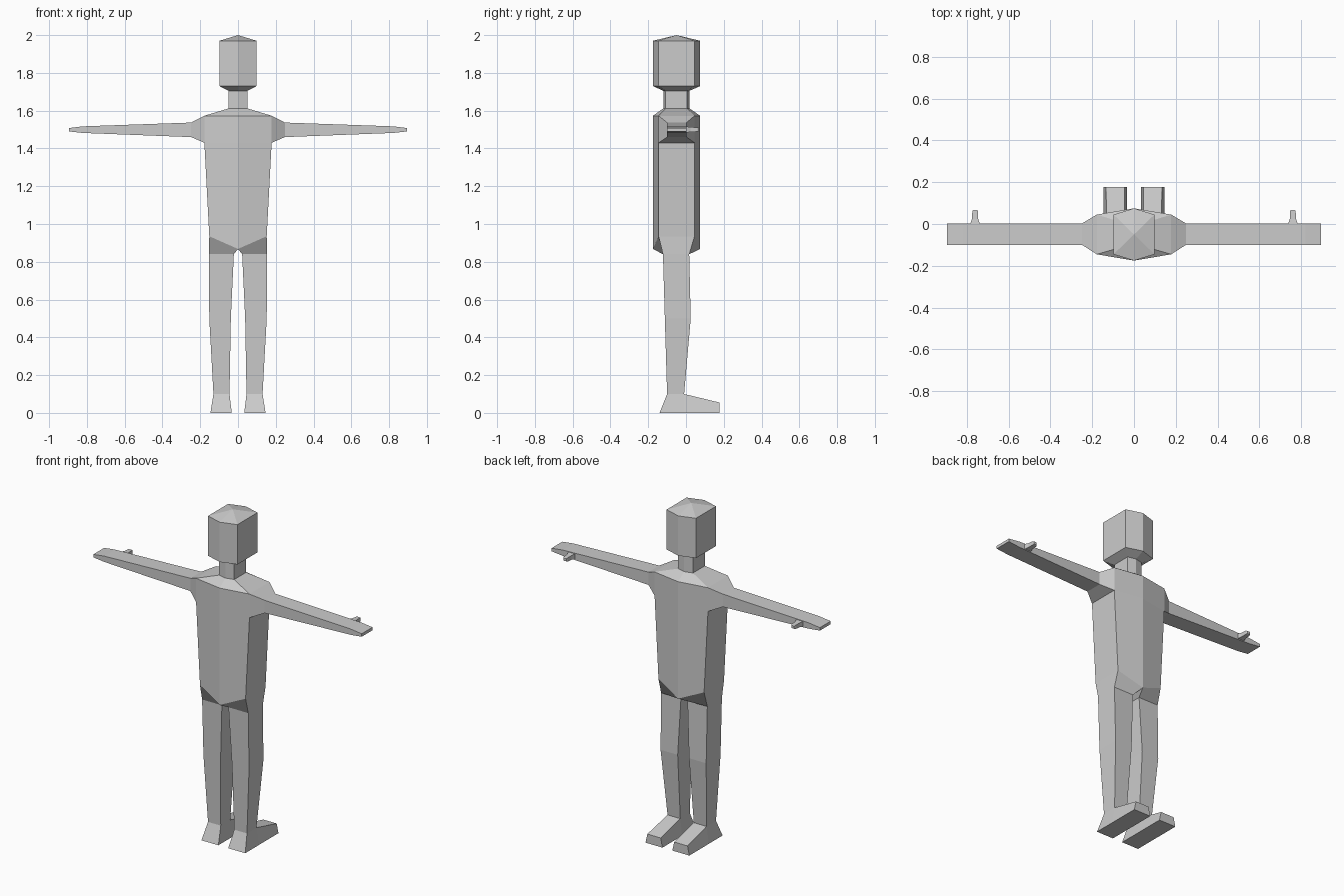
import bpy

if "Cube" in bpy.data.objects:
    bpy.data.objects.remove(bpy.data.objects["Cube"])

skin = bpy.data.materials.new("plain grey")
skin.diffuse_color = (0.6, 0.6, 0.6, 1)
skin.use_nodes = True
skin.node_tree.nodes["Principled BSDF"].inputs["Base Color"].default_value = skin.diffuse_color


def loft(name, rings, closed=True, cap_start=False, cap_end=False, skip=()):
    """Skin a list of equal rings (right half) and mirror across x."""
    n = len(rings[0])
    verts = [v for r in rings for v in r]
    faces = []
    for k in range(len(rings) - 1):
        for i in range(n if closed else n - 1):
            if (k, i) in skip:
                continue
            j = (i + 1) % n
            faces.append((k * n + i, k * n + j, (k + 1) * n + j, (k + 1) * n + i))
    if cap_start:
        faces.append(tuple(reversed(range(n))))
    if cap_end:
        faces.append(tuple(range(len(verts) - n, len(verts))))
    me = bpy.data.meshes.new(name)
    me.from_pydata(verts, [], faces)
    me.materials.append(skin)
    ob = bpy.data.objects.new(name, me)
    bpy.context.collection.objects.link(ob)
    m = ob.modifiers.new("mirror", 'MIRROR')
    m.use_clip = True
    return ob


def half_hex(w, ys, z_side, z_mid=None):
    """Right half of a six-sided ring; ys = mid back, side back, side front, mid front."""
    zm = z_side if z_mid is None else z_mid
    return [(0, ys[0], zm), (w, ys[1], z_side), (w, ys[2], z_side), (0, ys[3], zm)]


def rect_z(x0, x1, y0, y1, z):
    return [(x0, y0, z), (x1, y0, z), (x1, y1, z), (x0, y1, z)]


def rect_x(x, y0, y1, z0, z1):
    return [(x, y0, z0), (x, y1, z0), (x, y1, z1), (x, y0, z1)]


wide = (-0.175, -0.145, 0.045, 0.075)
slim = (-0.12, -0.108, 0.005, 0.018)

# torso with open armholes, rising to the neck base
hip = half_hex(0.152, wide, 0.935, 0.868)
loft("torso", [hip, half_hex(0.178, wide, 1.43), half_hex(0.178, wide, 1.573),
               half_hex(0.05, slim, 1.612)], closed=False, skip={(1, 1)})

# neck and head
loft("neck", [half_hex(0.05, slim, 1.612), half_hex(0.05, slim, 1.705)], closed=False)
loft("head", [half_hex(0.05, slim, 1.705), half_hex(0.098, wide, 1.73),
              half_hex(0.098, wide, 1.97), half_hex(0, (-0.05,) * 4, 2.0)],
     closed=False)

# shoulders and arms
loft("arms", [rect_x(0.178, -0.145, 0.045, 1.43, 1.573),
              rect_x(0.248, -0.1, 0.003, 1.46, 1.537),
              rect_x(0.82, -0.1, 0.003, 1.482, 1.517),
              rect_x(0.895, -0.1, 0.003, 1.49, 1.508)], cap_end=True)

# thumbs
def thumb_ring(y, hw, hz):
    return [(0.76 + hw, y, 1.5 - hz), (0.76 - hw, y, 1.5 - hz),
            (0.76 - hw, y, 1.5 + hz), (0.76 + hw, y, 1.5 + hz)]

loft("thumbs", [thumb_ring(0.0, 0.023, 0.016), thumb_ring(0.025, 0.015, 0.013),
                thumb_ring(0.062, 0.013, 0.011), thumb_ring(0.068, 0.009, 0.008)],
     cap_end=True)

# legs from ankle to hip
ankle = rect_z(0.045, 0.13, -0.1, -0.01, 0.1)
loft("legs", [ankle, rect_z(0.038, 0.152, -0.112, 0.025, 0.5),
              rect_z(0.022, 0.154, -0.122, 0.017, 0.84), hip])

# feet pointing forward, lofted from heel to toe
loft("feet", [[(0.146, -0.14, 0), (0.033, -0.14, 0), ankle[0], ankle[1]],
              [(0.146, -0.01, 0), (0.033, -0.01, 0), ankle[3], ankle[2]],
              [(0.146, 0.177, 0), (0.033, 0.177, 0),
               (0.045, 0.177, 0.055), (0.134, 0.177, 0.055)]],
     cap_start=True, cap_end=True, skip={(0, 2)})
